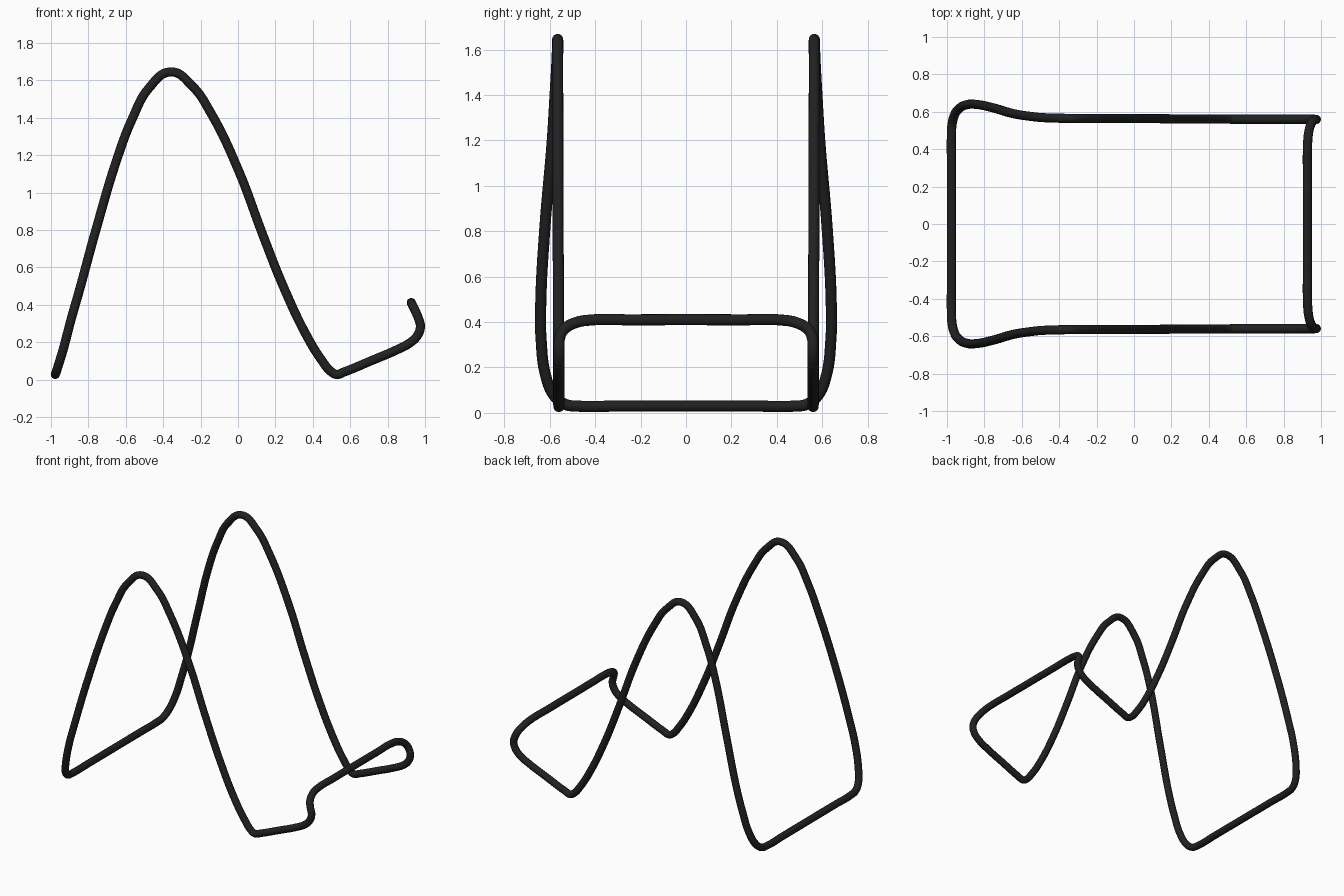
import bpy

# Half of the bent tube path, from rear floor bar over the arch to the front bar
half = [
    (-0.976, 0.30, 0.030), (-0.976, 0.48, 0.030), (-0.973, 0.53, 0.037),
    (-0.961, 0.58, 0.075), (-0.935, 0.617, 0.160), (-0.893, 0.638, 0.320),
    (-0.850, 0.640, 0.470), (-0.757, 0.622, 0.810), (-0.640, 0.589, 1.200),
    (-0.565, 0.577, 1.395), (-0.475, 0.568, 1.560), (-0.360, 0.565, 1.645),
    (-0.245, 0.565, 1.570), (-0.145, 0.565, 1.425), (0.0, 0.564, 1.125),
    (0.136, 0.563, 0.765), (0.250, 0.562, 0.480), (0.375, 0.562, 0.220),
    (0.450, 0.561, 0.100), (0.495, 0.561, 0.045), (0.527, 0.560, 0.028),
    (0.570, 0.560, 0.042), (0.710, 0.560, 0.100), (0.855, 0.560, 0.162),
    (0.920, 0.560, 0.197), (0.962, 0.560, 0.240), (0.975, 0.559, 0.285),
    (0.965, 0.557, 0.327), (0.949, 0.540, 0.365), (0.934, 0.490, 0.396),
    (0.928, 0.420, 0.409), (0.927, 0.250, 0.410),
]
path = half + [(x, -y, z) for x, y, z in reversed(half)]

# One closed round tube
curve = bpy.data.curves.new("tube_frame", 'CURVE')
curve.dimensions = '3D'
curve.resolution_u = 8
curve.bevel_depth = 0.0245
curve.bevel_resolution = 6
spline = curve.splines.new('BEZIER')
spline.bezier_points.add(len(path) - 1)
for point, co in zip(spline.bezier_points, path):
    point.co = co
    point.handle_left_type = point.handle_right_type = 'AUTO'
spline.use_cyclic_u = True
frame = bpy.data.objects.new("tube_frame", curve)
bpy.context.collection.objects.link(frame)

# Black painted metal
black = bpy.data.materials.new("black_metal")
black.diffuse_color = (0.015, 0.015, 0.015, 1)
curve.materials.append(black)

# Turn into a smooth mesh
bpy.context.view_layer.objects.active = frame
frame.select_set(True)
bpy.ops.object.convert(target='MESH')
bpy.ops.object.shade_smooth()
